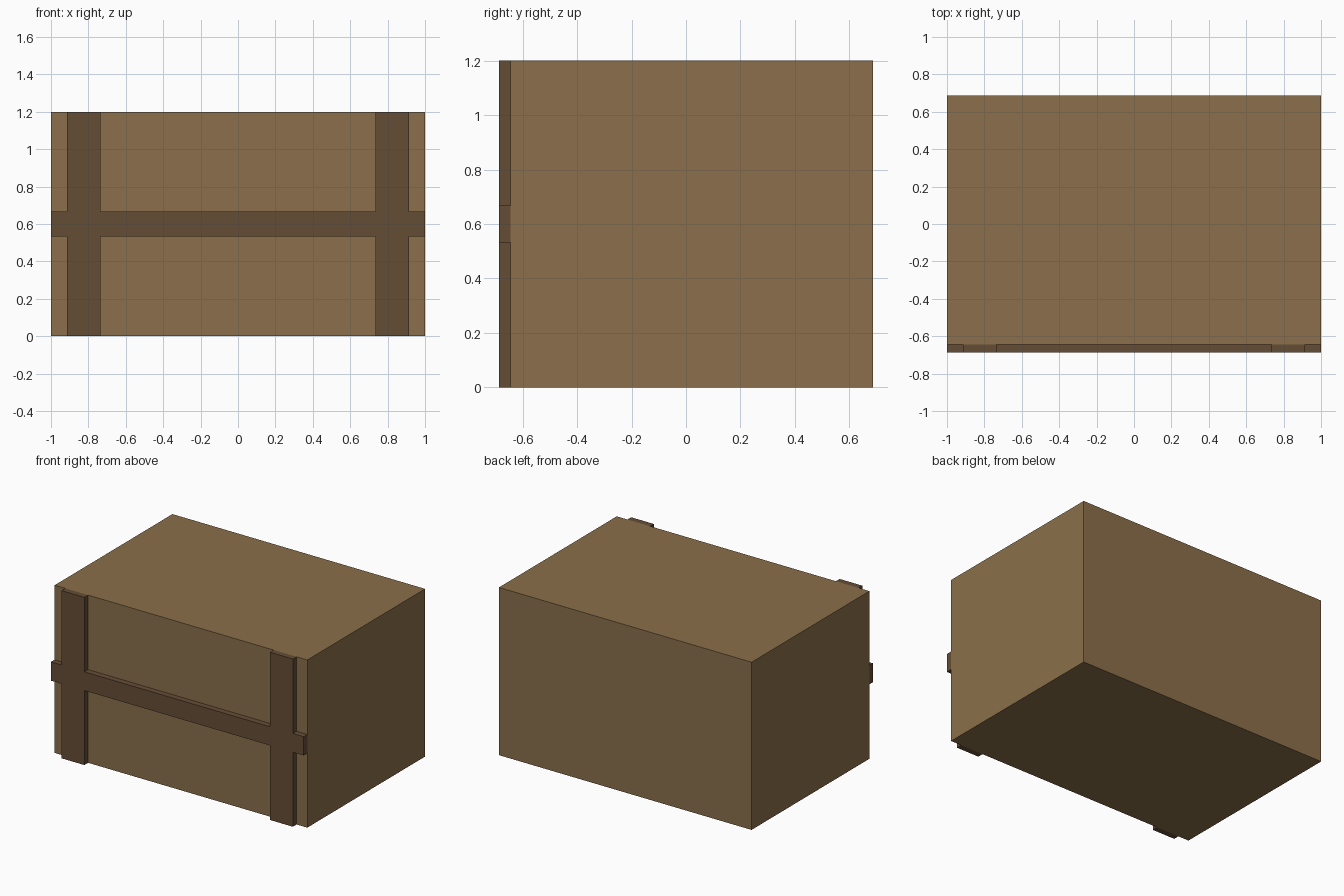
import bpy
import bmesh

cube = bpy.data.objects.get("Cube")
if cube:
    bpy.data.objects.remove(cube, do_unlink=True)

HEIGHT = 1.2
FRONT, BACK, BODY_FRONT = -0.687, 0.687, -0.645


def make_material(name, rgb):
    mat = bpy.data.materials.new(name)
    mat.use_nodes = True
    colour = (*rgb, 1.0)
    mat.diffuse_color = colour
    mat.node_tree.nodes["Principled BSDF"].inputs["Base Color"].default_value = colour
    return mat


def extrude_profile(name, outline, y_front, y_back, mat):
    """Solid from an x-z outline, extruded from y_front to y_back."""
    bm = bmesh.new()
    face = bm.faces.new([bm.verts.new((x, y_front, z)) for x, z in outline])
    result = bmesh.ops.extrude_face_region(bm, geom=[face], use_keep_orig=True)
    moved = [g for g in result["geom"] if isinstance(g, bmesh.types.BMVert)]
    bmesh.ops.translate(bm, verts=moved, vec=(0, y_back - y_front, 0))
    bmesh.ops.recalc_face_normals(bm, faces=bm.faces[:])
    mesh = bpy.data.meshes.new(name)
    bm.to_mesh(mesh)
    bm.free()
    mesh.materials.append(mat)
    obj = bpy.data.objects.new(name, mesh)
    bpy.context.collection.objects.link(obj)
    return obj


light_wood = make_material("light brown wood", (0.258, 0.159, 0.070))
dark_wood = make_material("dark brown wood", (0.130, 0.074, 0.036))

# Crate body
body = [(-1, 0), (1, 0), (1, HEIGHT), (-1, HEIGHT)]
extrude_profile("crate_body", body, BODY_FRONT, BACK, light_wood)

# Front battens: two uprights joined by a cross rail, flush with each other
inner, outer, rail_low = 0.735, 0.915, 0.533
quarter = [(inner, rail_low), (inner, 0), (outer, 0), (outer, rail_low), (1, rail_low)]
right_half = quarter + [(x, HEIGHT - z) for x, z in reversed(quarter)]
outline = right_half + [(-x, z) for x, z in reversed(right_half)]
extrude_profile("front_battens", outline, FRONT, BODY_FRONT, dark_wood)
